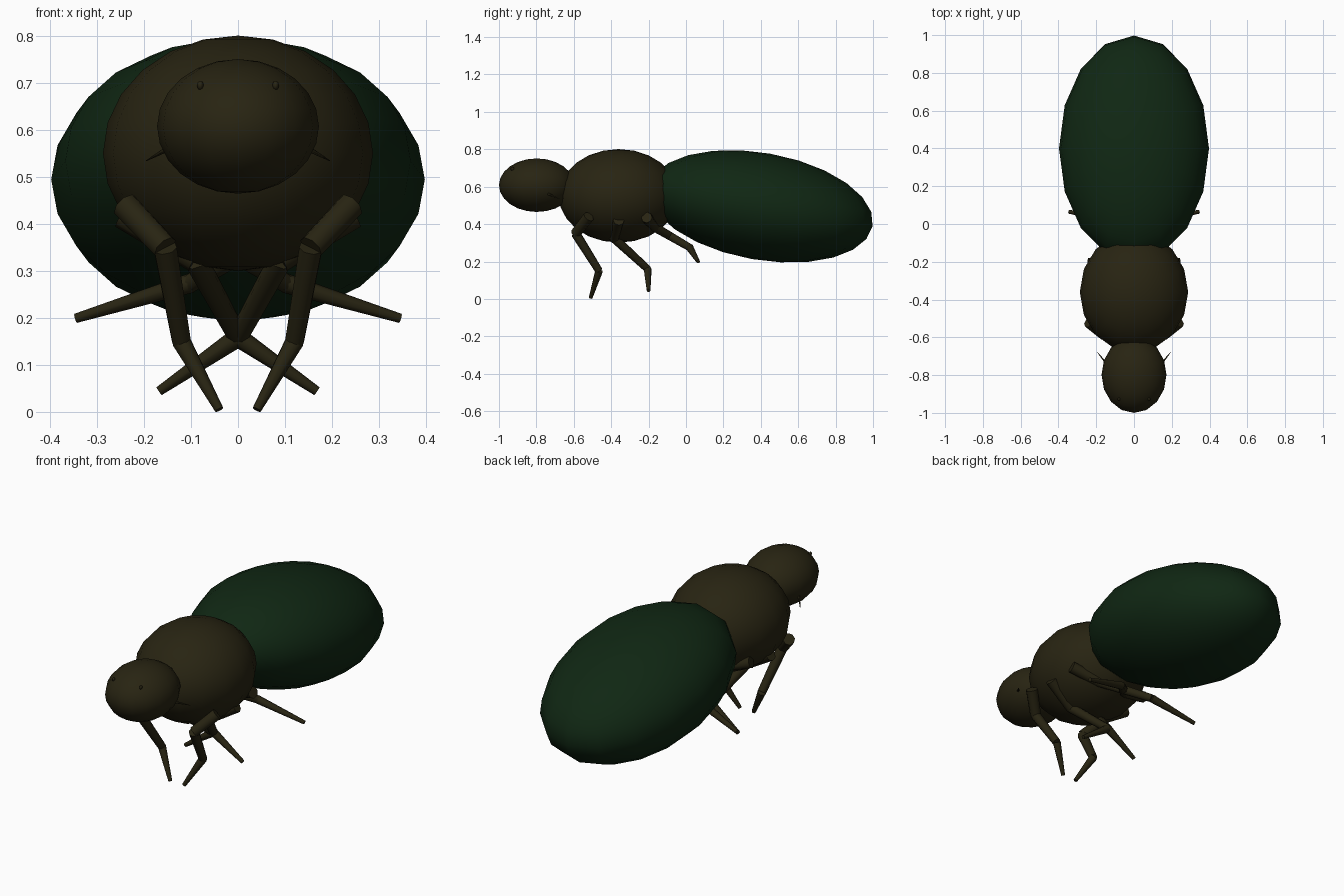
import bpy
import math
from mathutils import Vector

if "Cube" in bpy.data.objects:
    bpy.data.objects.remove(bpy.data.objects["Cube"])


def material(name, rgb):
    m = bpy.data.materials.new(name)
    m.diffuse_color = (*rgb, 1)
    m.use_nodes = True
    m.node_tree.nodes["Principled BSDF"].inputs["Base Color"].default_value = m.diffuse_color
    return m


BROWN = material("dark_brown", (0.021, 0.0175, 0.006))
GREEN = material("dark_green", (0.005, 0.020, 0.0065))


def finish(name, mat, angle):
    ob = bpy.context.object
    ob.name = name
    ob.data.materials.append(mat)
    bpy.ops.object.shade_smooth_by_angle(angle=math.radians(angle))
    return ob


def ellipsoid(name, centre, radii, mat, tilt=0.0, segments=16, rings=12):
    bpy.ops.mesh.primitive_uv_sphere_add(segments=segments, ring_count=rings, radius=1,
                                         location=centre, rotation=(math.radians(tilt), 0, 0))
    bpy.context.object.scale = radii
    return finish(name, mat, 80)


def limb(name, a, b, r1, r2, sides=8):
    a, b = Vector(a), Vector(b)
    d = b - a
    bpy.ops.mesh.primitive_cone_add(vertices=sides, radius1=r1, radius2=r2,
                                    depth=d.length, location=(a + b) / 2)
    bpy.context.object.rotation_euler = d.to_track_quat('Z', 'Y').to_euler()
    return finish(name, BROWN, 60)


# Body
ellipsoid("abdomen", (0, 0.40, 0.495), (0.397, 0.607, 0.286), GREEN, tilt=-10)
ellipsoid("thorax", (0, -0.36, 0.551), (0.287, 0.32, 0.25), BROWN)
ellipsoid("head", (0, -0.798, 0.608), (0.172, 0.202, 0.143), BROWN)

# Leg joints: body root, hip joint, knee, foot (rear pairs cross under the body)
LEGS = {
    "front": [(0.24, -0.52, 0.44), (0.155, -0.59, 0.35), (0.12, -0.465, 0.15), (0.04, -0.51, 0.006)],
    "middle": [(0.245, -0.36, 0.42), (0.09, -0.385, 0.325), (0.0, -0.205, 0.16), (-0.168, -0.2, 0.045)],
    "back": [(0.235, -0.21, 0.435), (0.08, -0.17, 0.385), (-0.10, 0.02, 0.275), (-0.345, 0.065, 0.2)],
}
PARTS = [("coxa", 0.030, 0.028), ("femur", 0.026, 0.021), ("tibia", 0.021, 0.010)]

for side, s in (("right", 1), ("left", -1)):
    for pair, joints in LEGS.items():
        pts = [(s * x, y, z) for x, y, z in joints]
        for i, (part, r1, r2) in enumerate(PARTS):
            limb(f"{pair}_{part}_{side}", pts[i], pts[i + 1], r1, r2)
    # Eyes and antennae
    ellipsoid(f"eye_{side}", (s * 0.08, -0.928, 0.695), (0.007, 0.01, 0.01), BROWN,
              segments=8, rings=6)
    limb(f"antenna_{side}", (s * 0.12, -0.77, 0.577), (s * 0.195, -0.678, 0.535), 0.010, 0.001, 6)
